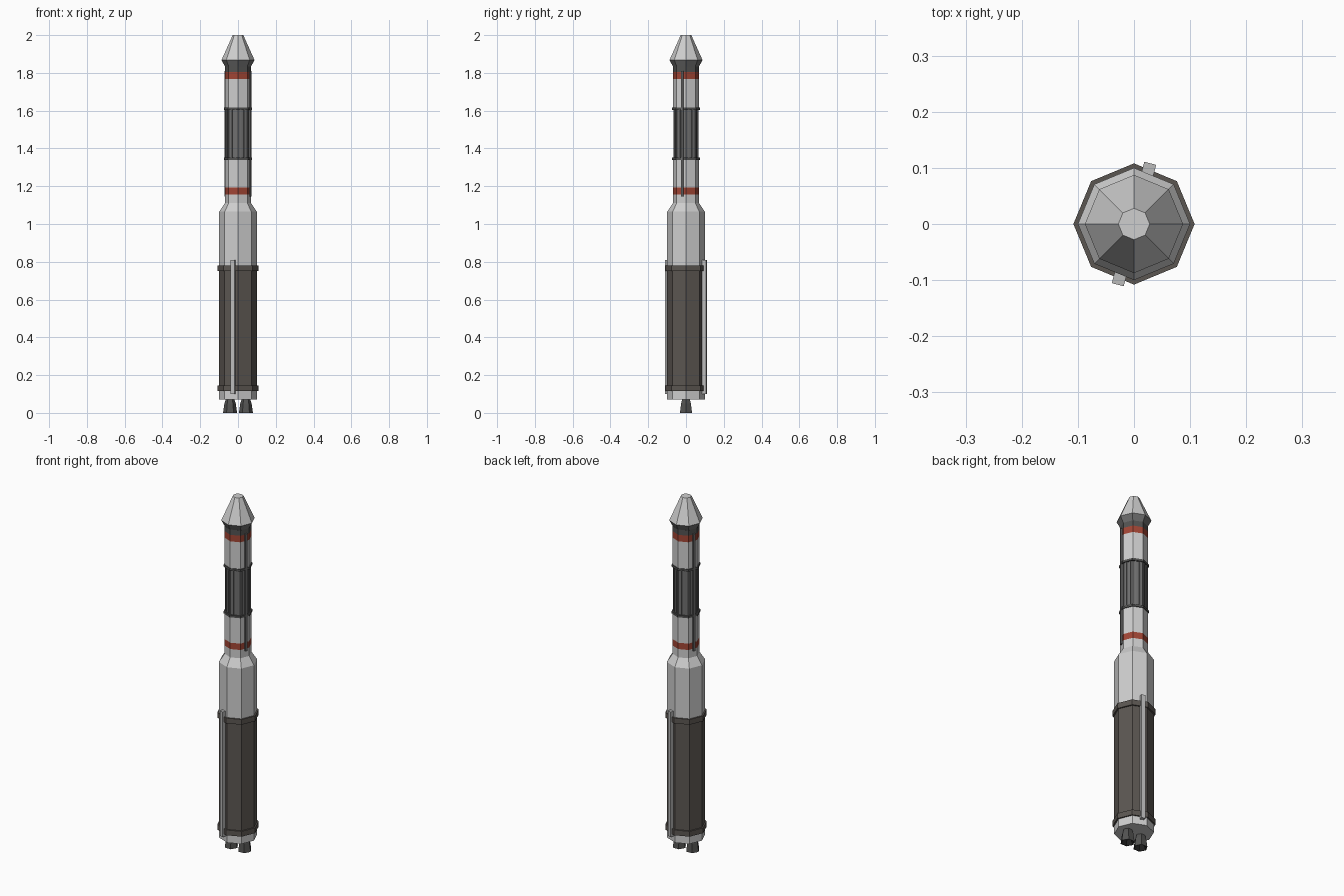
import bpy, bmesh, math
from mathutils import Matrix

if "Cube" in bpy.data.objects:
    bpy.data.objects.remove(bpy.data.objects["Cube"])


def mat(name, r, g, b):
    m = bpy.data.materials.new(name)
    m.diffuse_color = (r, g, b, 1)
    m.use_nodes = True
    m.node_tree.nodes["Principled BSDF"].inputs["Base Color"].default_value = m.diffuse_color
    return m


WHITE = mat("white paint", 0.62, 0.62, 0.62)
BROWN = mat("dark brown grey", 0.105, 0.093, 0.083)
RED = mat("red stripe", 0.36, 0.06, 0.035)
GREY = mat("mid grey", 0.16, 0.16, 0.16)
DARK = mat("dark grey", 0.085, 0.085, 0.083)
BLACK = mat("nozzle black", 0.015, 0.015, 0.015)
LIGHT = mat("light grey", 0.5, 0.5, 0.5)


def finish(bm, name, mats):
    bmesh.ops.recalc_face_normals(bm, faces=bm.faces)
    me = bpy.data.meshes.new(name)
    bm.to_mesh(me)
    bm.free()
    for m in mats:
        me.materials.append(m)
    ob = bpy.data.objects.new(name, me)
    bpy.context.collection.objects.link(ob)
    return ob


def lathe(name, profile, mats, bands=None, sides=8, at=(0, 0)):
    """Faceted turned shape from (radius, z); bands gives the material per step."""
    bm = bmesh.new()
    rings = []
    for r, z in profile:
        rings.append([bm.verts.new((at[0] + r * math.cos(2 * math.pi * i / sides),
                                    at[1] + r * math.sin(2 * math.pi * i / sides), z))
                      for i in range(sides)])
    for k, (a, b) in enumerate(zip(rings, rings[1:])):
        for i in range(sides):
            j = (i + 1) % sides
            f = bm.faces.new((a[i], a[j], b[j], b[i]))
            f.material_index = bands[k] if bands else 0
    bm.faces.new(rings[0]).material_index = bands[0] if bands else 0
    bm.faces.new(rings[-1]).material_index = bands[-1] if bands else 0
    return finish(bm, name, mats)


def strips(name, angles, radius, depth, width, z0, z1, material):
    """Upright bars set around the axis."""
    bm = bmesh.new()
    for a in angles:
        m = (Matrix.Rotation(math.radians(a), 4, 'Z')
             @ Matrix.Translation((radius, 0, (z0 + z1) / 2))
             @ Matrix.Diagonal((depth, width, z1 - z0, 1)))
        bmesh.ops.create_cube(bm, size=1, matrix=m)
    return finish(bm, name, [material])


# Lower stage: white skirt, dark tank, white upper tank and shoulder
lathe("lower_stage",
      [(0.1, 0.07), (0.1, 0.115), (0.1, 0.775), (0.1, 1.065), (0.07, 1.11)],
      [WHITE, BROWN], [0, 1, 0, 0])

# Upper stage, below and above the ribbed section, with red stripes
lathe("upper_stage_lower", [(0.07, 1.11), (0.07, 1.157), (0.07, 1.193), (0.07, 1.345)],
      [WHITE, RED], [0, 1, 0])
lathe("upper_stage_upper",
      [(0.07, 1.61), (0.07, 1.768), (0.07, 1.805), (0.07, 1.835)],
      [WHITE, RED, DARK], [0, 1, 2])

# Ribbed section
lathe("ribbed_core", [(0.066, 1.345), (0.066, 1.61)], [GREY])
strips("ribs", [22.5 + 45 * i + d for i in range(8) for d in (-10, 10)],
       0.062, 0.009, 0.007, 1.345, 1.61, GREY)

# Rings
for name, z in (("ribbed_ring_bottom", 1.345), ("ribbed_ring_top", 1.61)):
    lathe(name, [(0.075, z - 0.006), (0.075, z + 0.006)], [DARK])
for name, z in (("tank_band_bottom", 0.13), ("tank_band_top", 0.765)):
    lathe(name, [(0.108, z - 0.015), (0.108, z + 0.015)], [BROWN])

# Nose fairing
lathe("nose_fairing", [(0.068, 1.832), (0.0875, 1.868), (0.028, 2.0)],
      [GREY, WHITE], [0, 1])

# Cable ducts on opposite sides
strips("lower_cable_ducts", (75, 255), 0.1, 0.024, 0.022, 0.10, 0.81, LIGHT)
strips("upper_cable_ducts", (-17, 163), 0.066, 0.013, 0.013, 1.145, 1.81, GREY)

# Two six-sided engine nozzles with hollow ends
for side, x in (("left", -0.042), ("right", 0.042)):
    lathe(side + "_nozzle",
          [(0.02, 0.03), (0.034, 0.0), (0.037, 0.0), (0.030, 0.05), (0.022, 0.075)],
          [DARK, BLACK], [1, 0, 0, 0], sides=6, at=(x, 0))
